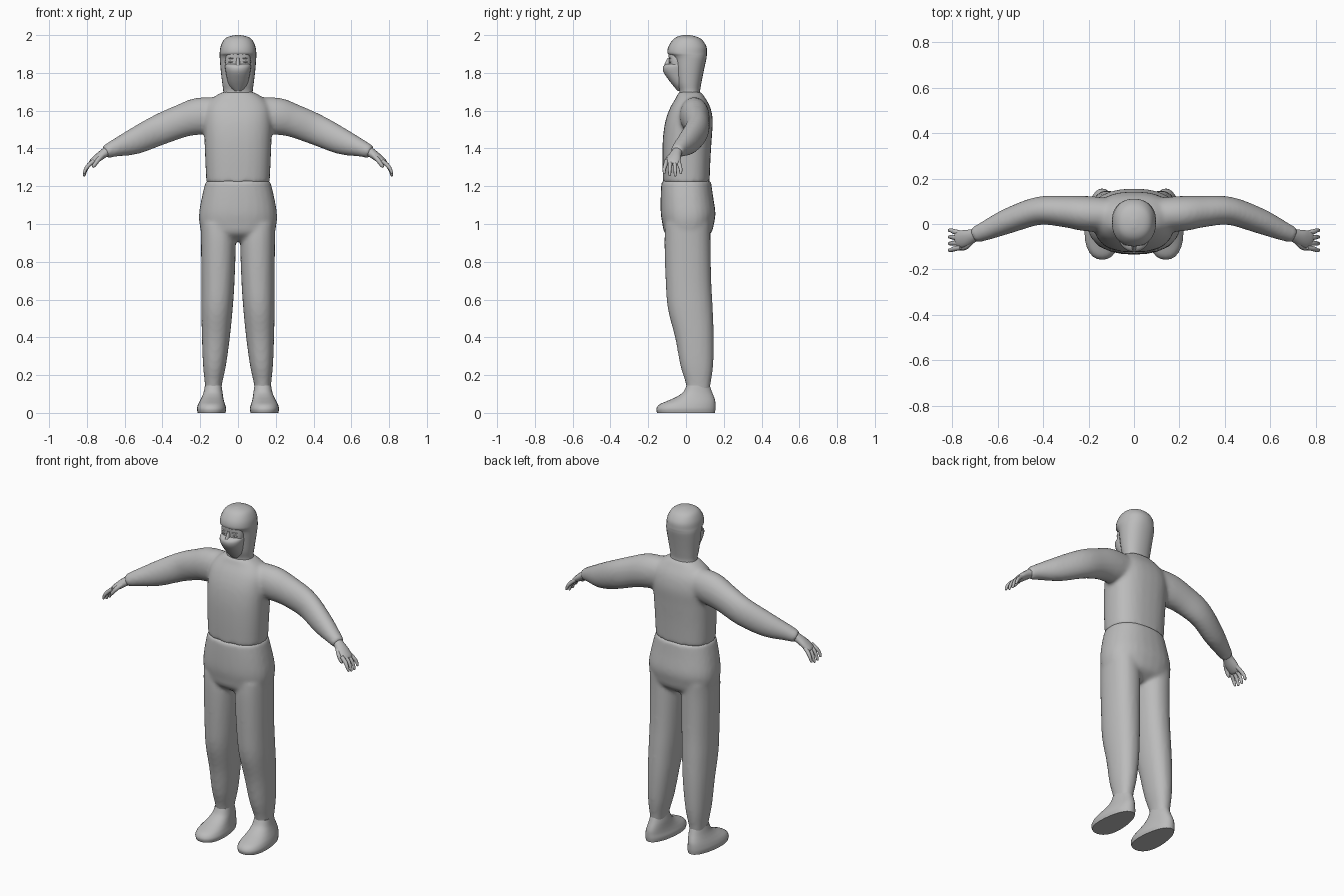
import bpy, bmesh, math
from mathutils import Vector

grey = bpy.data.materials.new("plain grey")
grey.diffuse_color = (0.5, 0.5, 0.5, 1)
N = 28


def smooth_rows(rows, steps=4):
    """Catmull-Rom interpolation of ring parameters."""
    out = []
    for i in range(len(rows) - 1):
        p = [rows[max(i - 1, 0)], rows[i], rows[i + 1], rows[min(i + 2, len(rows) - 1)]]
        for s in range(steps):
            t = s / steps
            out.append([0.5 * (2 * b + (c - a) * t + (2 * a - 5 * b + 4 * c - d) * t * t
                               + (3 * b - a - 3 * c + d) * t ** 3) for a, b, c, d in zip(*p)])
    out.append(list(rows[-1]))
    return out


def skin(bm, rings):
    loops = [[bm.verts.new(p) for p in ring] for ring in rings]
    for a, b in zip(loops, loops[1:]):
        for i in range(len(a)):
            j = (i + 1) % len(a)
            bm.faces.new((a[i], a[j], b[j], b[i]))
    bm.faces.new(loops[0][::-1])
    bm.faces.new(loops[-1])


def stack(bm, rows, power=0.9, taper=0.0, mirror=False, steps=4):
    """Upright loft. Row: z, x0, x1, y0, y1."""
    for sx in ((1, -1) if mirror else (1,)):
        rings = []
        for z, x0, x1, y0, y1 in smooth_rows(rows, steps):
            ring = []
            for k in range(N):
                a = 2 * math.pi * k / N
                c, s = [math.copysign(abs(v) ** power, v) for v in (math.cos(a), math.sin(a))]
                w = (x1 - x0) / 2 * (1 - taper * s)
                ring.append((sx * ((x0 + x1) / 2 + w * c), (y0 + y1) / 2 + (y1 - y0) / 2 * s, z))
            rings.append(ring)
        skin(bm, rings)


def tube(bm, rows, n=N, steps=4):
    """Mirrored pair of limbs along a path. Row: x, y, z, side radius, up radius."""
    rows = smooth_rows(rows, steps)
    pts = [Vector(r[:3]) for r in rows]
    for sx in (1, -1):
        rings = []
        for i, r in enumerate(rows):
            t = (pts[min(i + 1, len(pts) - 1)] - pts[max(i - 1, 0)]).normalized()
            side = t.cross(Vector((0, 0, 1))).normalized()
            up = side.cross(t)
            ring = []
            for k in range(n):
                a = 2 * math.pi * k / n
                p = pts[i] + side * r[3] * math.cos(a) + up * r[4] * math.sin(a)
                ring.append((sx * p.x, p.y, p.z))
            rings.append(ring)
        skin(bm, rings)


def finish(name, bm, voxel=0, smoothing=0):
    bmesh.ops.recalc_face_normals(bm, faces=bm.faces)
    me = bpy.data.meshes.new(name)
    bm.to_mesh(me)
    bm.free()
    me.materials.append(grey)
    ob = bpy.data.objects.new(name, me)
    bpy.context.collection.objects.link(ob)
    if voxel:
        m = ob.modifiers.new("fuse", 'REMESH')
        m.mode, m.voxel_size, m.use_smooth_shade = 'VOXEL', voxel, True
        m = ob.modifiers.new("soften", 'SMOOTH')
        m.factor, m.iterations = 0.5, smoothing
    else:
        bpy.ops.object.select_all(action='DESELECT')
        ob.select_set(True)
        bpy.context.view_layer.objects.active = ob
        bpy.ops.object.shade_smooth_by_angle(angle=math.radians(45))
    return ob


# shirt: torso fused with both sleeves
bm = bmesh.new()
stack(bm, [(1.22, -.168, .168, -.122, .125), (1.35, -.174, .174, -.125, .13),
           (1.46, -.178, .178, -.122, .137), (1.55, -.18, .18, -.108, .142),
           (1.62, -.17, .17, -.082, .128), (1.67, -.13, .13, -.052, .1),
           (1.70, -.08, .08, -.04, .08)], power=.8)
tube(bm, [(.06, .04, 1.585, .07, .085), (.2, .045, 1.572, .078, .098), (.3, .055, 1.545, .07, .088),
          (.42, .058, 1.497, .062, .082), (.55, .015, 1.437, .056, .07),
          (.65, -.028, 1.402, .044, .047), (.705, -.05, 1.38, .035, .034)])
finish("shirt", bm, .011, 8)

# trousers: hips fused with both legs
bm = bmesh.new()
stack(bm, [(.91, -.10, .10, -.06, .08), (.95, -.185, .185, -.112, .132), (1.0, -.204, .204, -.125, .148),
           (1.06, -.206, .206, -.134, .156), (1.15, -.19, .19, -.134, .143),
           (1.23, -.17, .17, -.13, .132)], power=.85)
stack(bm, [(.1, .09, .172, .0, .125), (.15, .085, .175, .0, .13), (.25, .064, .185, -.03, .144),
           (.4, .043, .191, -.058, .147), (.55, .028, .194, -.096, .142), (.7, .018, .194, -.108, .134),
           (.9, .012, .196, -.114, .13), (1.0, .02, .198, -.11, .13)], mirror=True)
finish("trousers", bm, .011, 6)

# shoes
bm = bmesh.new()
stack(bm, [(0, .068, .212, -.153, .153), (.022, .064, .216, -.157, .156), (.045, .07, .21, -.14, .156),
           (.065, .076, .2, -.095, .154), (.085, .08, .19, -.05, .148),
           (.11, .083, .181, -.015, .138), (.145, .088, .174, .003, .125)], taper=.17, mirror=True)
finish("shoes", bm)

# hood with neck
bm = bmesh.new()
stack(bm, [(1.66, -.088, .088, -.042, .085), (1.70, -.078, .078, -.035, .075), (1.75, -.084, .084, -.05, .082),
           (1.82, -.092, .092, -.06, .096), (1.87, -.096, .096, -.068, .107), (1.89, -.097, .097, -.08, .11),
           (1.905, -.097, .097, -.098, .111), (1.94, -.092, .092, -.093, .108), (1.975, -.075, .075, -.07, .085),
           (1.992, -.05, .05, -.045, .055), (2.0, -.012, .012, -.015, .02)], power=.9)
finish("hood", bm)

# face above the mask
bm = bmesh.new()
stack(bm, [(1.8, -.06, .06, -.09, .0), (1.86, -.068, .068, -.09, .0), (1.91, -.06, .06, -.094, .0)], power=.8)
finish("face", bm)

# mask over nose and chin
bm = bmesh.new()
stack(bm, [(1.705, -.025, .025, -.045, .02), (1.73, -.045, .045, -.066, .02), (1.76, -.056, .056, -.09, .02),
           (1.80, -.064, .064, -.117, .02), (1.825, -.068, .068, -.123, .02),
           (1.84, -.068, .068, -.115, .02), (1.848, -.064, .064, -.1, .02)], power=.95)
stack(bm, [(1.83, -.014, .014, -.12, -.06), (1.85, -.011, .011, -.112, -.06), (1.88, -.008, .008, -.097, -.06)])
finish("mask", bm)

# eyes and brows
for name, z, h, y in (("eyes", 1.858, .008, -.078), ("brows", 1.877, .004, -.083)):
    bm = bmesh.new()
    stack(bm, [(z - h, .025, .045, y, y + .02), (z, .018, .052, y - .012, y + .02),
               (z + h, .025, .045, y, y + .02)], mirror=True)
    finish(name, bm)

# hands: palm, four curled fingers, thumb
bm = bmesh.new()
tube(bm, [(.685, -.04, 1.39, .026, .027), (.71, -.052, 1.374, .03, .024), (.745, -.064, 1.348, .038, .021),
          (.775, -.07, 1.325, .036, .015), (.785, -.072, 1.316, .025, .008)], n=16)
for i, drop in enumerate((.012, 0, .002, .012)):
    y = -.04 - .021 * i
    s = -.004 * (i - 1.5)
    tube(bm, [(.762, y, 1.335, .011, .011), (.79, y + s, 1.312, .011, .011),
              (.806, y + 2 * s, 1.285 + drop / 2, .009, .009),
              (.814, y + 2 * s, 1.258 + drop, .007, .007), (.816, y + 2 * s, 1.252 + drop, .002, .002)], n=10)
tube(bm, [(.715, -.075, 1.365, .013, .013), (.74, -.1, 1.34, .012, .012),
          (.762, -.108, 1.31, .01, .01), (.768, -.108, 1.298, .003, .003)], n=10)
finish("hands", bm)
